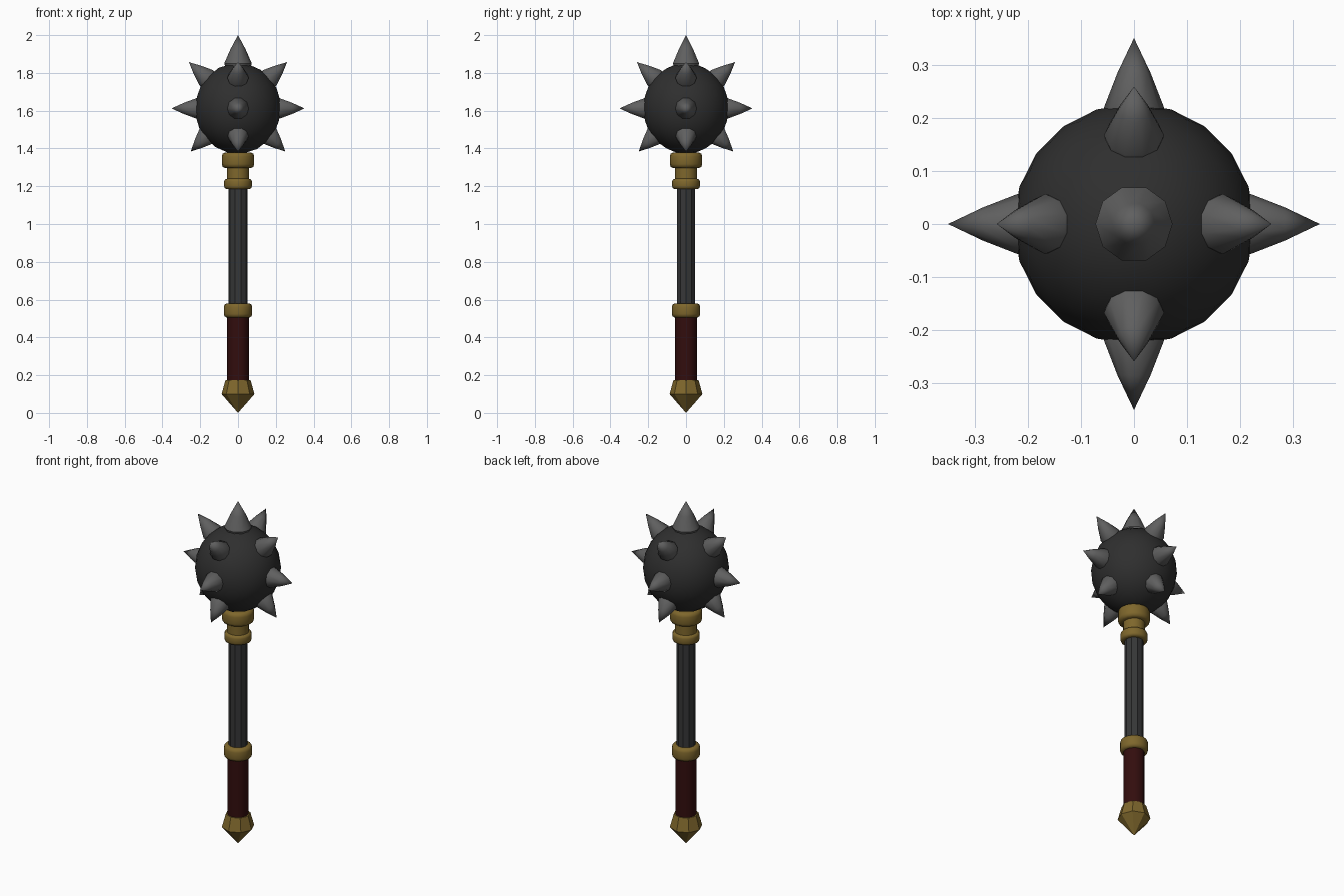
import bpy, bmesh, math
from mathutils import Vector

if "Cube" in bpy.data.objects:
    bpy.data.objects.remove(bpy.data.objects["Cube"])


def material(name, rgb):
    m = bpy.data.materials.new(name)
    m.diffuse_color = (*rgb, 1)
    m.use_nodes = True
    m.node_tree.nodes["Principled BSDF"].inputs["Base Color"].default_value = m.diffuse_color
    return m


IRON = material("dark iron", (0.028, 0.028, 0.028))
STEEL = material("grey steel", (0.115, 0.115, 0.115))
SHAFT = material("shaft grey", (0.037, 0.038, 0.039))
GOLD = material("old gold", (0.21, 0.135, 0.025))
LEATHER = material("dark red leather", (0.032, 0.004, 0.004))


def finish(name, bm, mat, angle):
    bmesh.ops.recalc_face_normals(bm, faces=bm.faces)
    me = bpy.data.meshes.new(name)
    bm.to_mesh(me)
    bm.free()
    me.materials.append(mat)
    ob = bpy.data.objects.new(name, me)
    bpy.context.collection.objects.link(ob)
    if angle:
        bpy.ops.object.select_all(action='DESELECT')
        ob.select_set(True)
        bpy.context.view_layer.objects.active = ob
        bpy.ops.object.shade_smooth_by_angle(angle=math.radians(angle))
    return ob


def lathe(name, profile, sides, mat, angle=35):
    """Revolve (radius, z) points about z, closing both ends."""
    bm = bmesh.new()
    rings = []
    for r, z in profile:
        if r == 0:
            rings.append([bm.verts.new((0, 0, z))])
        else:
            rings.append([bm.verts.new((r * math.cos(2 * math.pi * i / sides),
                                        r * math.sin(2 * math.pi * i / sides), z))
                          for i in range(sides)])
    for a, b in zip(rings, rings[1:]):
        for i in range(sides):
            j = (i + 1) % sides
            quad = [a[i % len(a)], a[j % len(a)], b[j % len(b)], b[i % len(b)]]
            bm.faces.new(list(dict.fromkeys(quad)))
    for ring in (rings[0], rings[-1]):
        if len(ring) > 1:
            bm.faces.new(ring)
    return finish(name, bm, mat, angle)


def band(name, r, z0, z1):
    """Gold ring with rounded edges."""
    h = z1 - z0
    lathe(name, [(r * 0.8, z0), (r * 0.95, z0 + h * 0.08), (r, z0 + h * 0.25),
                 (r, z1 - h * 0.25), (r * 0.95, z1 - h * 0.08), (r * 0.8, z1)],
          16, GOLD, 50)


def spike(name, base, tip, r):
    """Cone from base to tip, with a small rim tucked into the ball."""
    base, tip = Vector(base), Vector(tip)
    axis = tip - base
    ob = lathe(name, [(r * 0.85, -0.03), (r, 0), (r * 0.55, axis.length * 0.5),
                      (0, axis.length)], 10, STEEL, 40)
    ob.data.transform(axis.to_track_quat('Z', 'Y').to_matrix().to_4x4())
    ob.data.transform(ob.matrix_world.Translation(base))


# handle
lathe("pommel", [(0, 0.0), (0.087, 0.10), (0.066, 0.175)], 8, GOLD, 0)
lathe("grip", [(0.057, 0.15), (0.057, 0.53)], 12, LEATHER)
band("grip_band", 0.075, 0.505, 0.58)
lathe("shaft", [(0.051, 0.53), (0.051, 1.25)], 10, SHAFT)

# collar under the head
band("lower_collar", 0.073, 1.185, 1.24)
lathe("collar_neck", [(0.058, 1.22), (0.058, 1.32)], 16, GOLD)
band("upper_collar", 0.086, 1.297, 1.378)

# ball head
CZ = 1.612
bm = bmesh.new()
bmesh.ops.create_icosphere(bm, subdivisions=3, radius=1)
for v in bm.verts:
    v.co = Vector((v.co.x * 0.228, v.co.y * 0.228, v.co.z * 0.24 + CZ))
finish("ball_head", bm, IRON, 40)

# spikes: one on top, and three rows of four round the ball
spike("top_spike", (0, 0, 1.85), (0, 0, 2.0), 0.073)
rows = [("middle_spike", 0.22, 0.0, 0.352, 0.0),
        ("upper_spike", 0.168, 0.162, 0.26, 0.245),
        ("lower_spike", 0.165, -0.145, 0.25, -0.228)]
for name, br, bz, tr, tz in rows:
    for i, (x, y) in enumerate([(1, 0), (0, 1), (-1, 0), (0, -1)]):
        spike(f"{name}_{i + 1}", (x * br, y * br, CZ + bz),
              (x * tr, y * tr, CZ + tz), 0.057)
